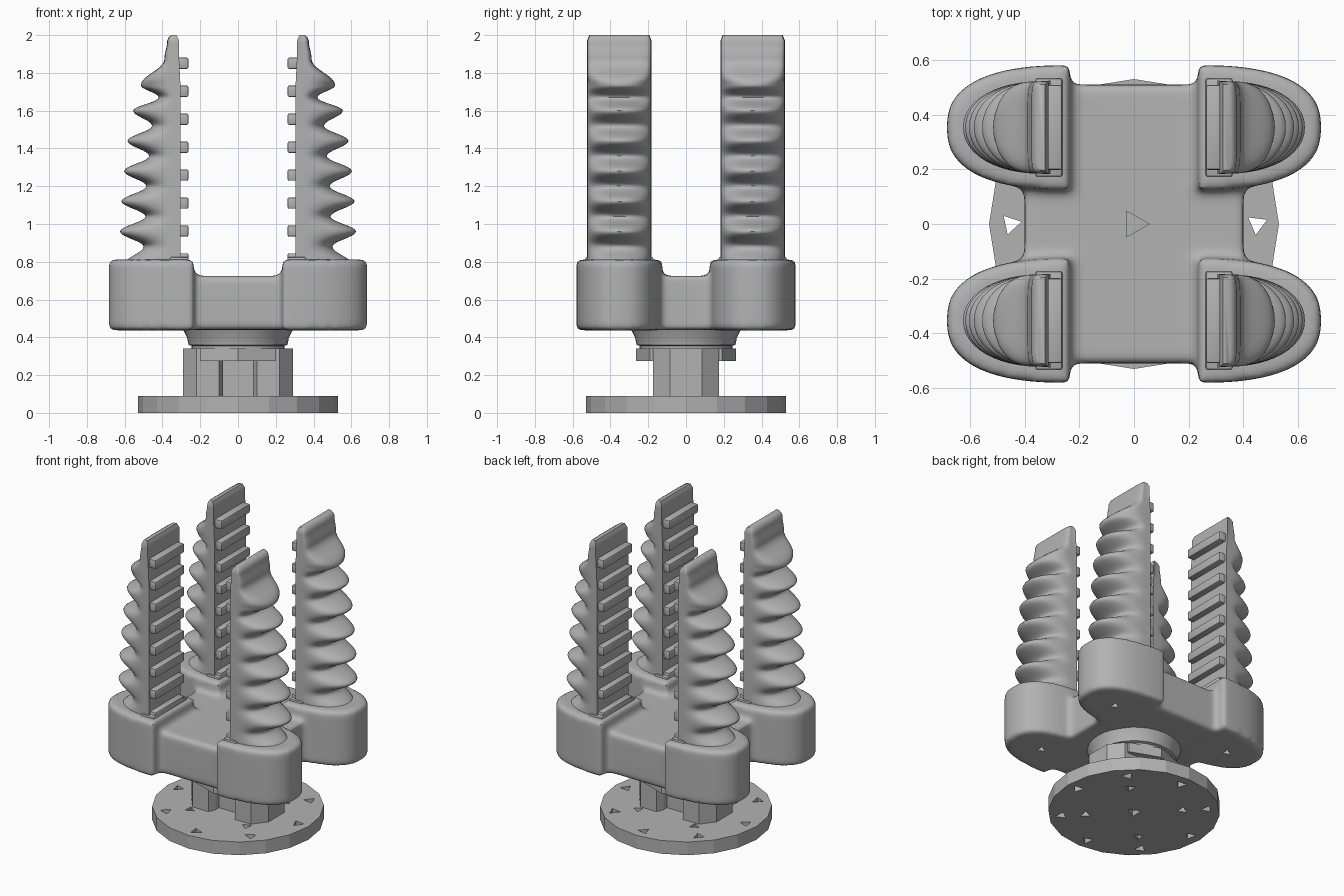
import bpy, bmesh, math
from mathutils import Vector

cube = bpy.data.objects.get("Cube")
if cube:
    bpy.data.objects.remove(cube)

grey = bpy.data.materials.new("matte_grey")
grey.use_nodes = True
COLOUR = (0.45, 0.45, 0.45, 1)
grey.diffuse_color = COLOUR
grey.node_tree.nodes["Principled BSDF"].inputs["Base Color"].default_value = COLOUR


def finish(name, bm, smooth=None):
    """Turn a bmesh into a named grey object."""
    bmesh.ops.recalc_face_normals(bm, faces=bm.faces)
    mesh = bpy.data.meshes.new(name)
    bm.to_mesh(mesh)
    bm.free()
    mesh.materials.append(grey)
    ob = bpy.data.objects.new(name, mesh)
    bpy.context.collection.objects.link(ob)
    if smooth:
        shade(ob, smooth)
    return ob


def shade(ob, angle):
    bpy.ops.object.select_all(action='DESELECT')
    ob.select_set(True)
    bpy.context.view_layer.objects.active = ob
    bpy.ops.object.shade_smooth_by_angle(angle=math.radians(angle))


def loft(bm, rings):
    """Skin closed rings of points and cap both ends."""
    loops = [[bm.verts.new(p) for p in ring] for ring in rings]
    n = len(loops[0])
    for a, b in zip(loops, loops[1:]):
        for i in range(n):
            bm.faces.new((a[i], a[(i + 1) % n], b[(i + 1) % n], b[i]))
    bm.faces.new(loops[0][::-1])
    bm.faces.new(loops[-1])


def prism(bm, outline, z0, z1):
    loft(bm, [[(x, y, z) for x, y in outline] for z in (z0, z1)])


def box(bm, lo, hi):
    prism(bm, [(lo[0], lo[1]), (hi[0], lo[1]), (hi[0], hi[1]), (lo[0], hi[1])], lo[2], hi[2])


def ngon(n, r, x=0, y=0, turn=0):
    return [(x + r * math.cos(turn + math.tau * i / n),
             y + r * math.sin(turn + math.tau * i / n)) for i in range(n)]


def d_shape(x0, depth, half, power, steps=24):
    """Flat back at x0, rounded nose of the given depth, centred on y = 0."""
    pts = []
    for i in range(steps + 1):
        a = math.pi * (i / steps - 0.5)
        c, s = max(0.0, math.cos(a)), math.sin(a)
        pts.append((x0 + depth * c ** (2 / power),
                    half * math.copysign(abs(s) ** (2 / power), s)))
    return pts


def cut(ob, cutter):
    """Boolean difference, baked so that the cutter can go."""
    mod = ob.modifiers.new("holes", 'BOOLEAN')
    mod.object, mod.operation, mod.solver = cutter, 'DIFFERENCE', 'EXACT'
    bake(ob)
    bpy.data.objects.remove(cutter)


def bake(ob):
    deps = bpy.context.evaluated_depsgraph_get()
    mesh = bpy.data.meshes.new_from_object(ob.evaluated_get(deps))
    ob.modifiers.clear()
    ob.data = mesh
    mesh.materials.clear()
    mesh.materials.append(grey)


CORNERS = [(sx, sy) for sx in (1, -1) for sy in (1, -1)]
FY = 0.353

# Base disc with triangular bolt holes
bm = bmesh.new()
prism(bm, ngon(20, 0.53), 0, 0.09)
disc = finish("base_disc", bm)
bm = bmesh.new()
for i in range(8):
    a = math.tau * i / 8
    prism(bm, ngon(3, 0.04, 0.45 * math.cos(a), 0.45 * math.sin(a), 0.4 + i), -0.1, 0.2)
for i in range(4):
    a = math.tau * (i + 0.5) / 4
    prism(bm, ngon(3, 0.035, 0.3 * math.cos(a), 0.3 * math.sin(a), i), -0.1, 0.2)
prism(bm, ngon(3, 0.05), -0.1, 0.06)
cut(disc, finish("disc_hole_cutter", bm))

# Mounting post: core and two chamfered side lugs
bm = bmesh.new()
box(bm, (-0.12, -0.09, 0.08), (0.12, 0.09, 0.36))
finish("post_core", bm)
for sx, side in ((1, "left"), (-1, "right")):
    bm = bmesh.new()
    lug = [(0.08, -0.13), (0.1, -0.175), (0.22, -0.175), (0.29, -0.085),
           (0.29, 0.085), (0.22, 0.175), (0.1, 0.175), (0.08, 0.13)]
    prism(bm, [(sx * x, y) for x, y in lug], 0.08, 0.34)
    finish(side + "_post_lug", bm)

# Pointed flange on top of the post
bm = bmesh.new()
prism(bm, [(-0.2, -0.19), (0, -0.265), (0.2, -0.19), (0.2, 0.19), (0, 0.265), (-0.2, 0.19)],
      0.275, 0.34)
finish("post_flange", bm)

# Round neck below the palm
bm = bmesh.new()
loft(bm, [[(x, y, z) for x, y in ngon(32, r)] for r, z in
          ((0.245, 0.335), (0.245, 0.355), (0.262, 0.36), (0.27, 0.4), (0.3, 0.46))])
finish("neck", bm, 30)

# Palm: centre block and four D-shaped pods fused with soft fillets
bm = bmesh.new()
box(bm, (-0.4, -0.51, 0.44), (0.4, 0.51, 0.725))
for sx, sy in CORNERS:
    pod = d_shape(0.235, 0.45, 0.228, 2.5)
    prism(bm, [(sx * x, sy * (FY + y)) for x, y in pod], 0.437, 0.812)
palm = finish("palm", bm)
mod = palm.modifiers.new("fuse", 'REMESH')
mod.mode, mod.voxel_size = 'VOXEL', 0.016
mod = palm.modifiers.new("soften", 'SMOOTH')
mod.factor, mod.iterations = 0.5, 12
bake(palm)
bm = bmesh.new()
prism(bm, ngon(3, 0.055), 0.6, 0.9)
for sx, sy in CORNERS:
    prism(bm, ngon(3, 0.03, sx * 0.45, sy * FY, 1), 0.3, 0.5)
cut(palm, finish("palm_hole_cutter", bm))
shade(palm, 40)

# Fingers: (height, nose x) of the ribbed outline, eased between points
BACK = 0.305
OUTLINE = [(0.79, 0.6), (0.88, 0.5), (0.96, 0.625), (1.04, 0.49), (1.12, 0.617), (1.2, 0.485),
           (1.28, 0.603), (1.36, 0.47), (1.44, 0.585), (1.52, 0.455), (1.6, 0.555),
           (1.67, 0.42), (1.735, 0.515), (1.87, 0.39), (1.97, 0.375)]


def finger_rings():
    rings = []
    for (z0, x0), (z1, x1) in zip(OUTLINE, OUTLINE[1:]):
        for k in range(8):
            t = k / 8
            e = (1 - math.cos(math.pi * t)) / 2
            rings.append((z0 + (z1 - z0) * t, x0 + (x1 - x0) * e))
    rings += [(1.97, 0.375), (1.99, 0.367), (2.0, 0.352)]
    return rings


for sx, sy in CORNERS:
    place = ("front_" if sy < 0 else "back_") + ("left_" if sx > 0 else "right_")
    bm = bmesh.new()
    rings = []
    for z, nose in finger_rings():
        tip = min(1, max(0, (z - 1.74) / 0.16))
        crown = max(0, z - 1.97) / 0.03
        back = BACK + 0.008 * tip + 0.012 * crown
        half = 0.171 - 0.012 * crown
        # a thin straight back strip, then the rounded nose
        strip = 0.03 * (1 - tip) + 0.004
        pts = d_shape(back + strip, nose - back - strip, half - 0.002, 2.1 + 5 * tip)
        pts = [(back, -half)] + pts + [(back, half)]
        rings.append([(sx * x, sy * (FY + y), z) for x, y in pts])
    loft(bm, rings)
    finish(place + "finger", bm, 50)

    # Gripping bars across the inner face
    bm = bmesh.new()
    for i in range(8):
        z = 0.815 + 0.148 * i
        box(bm, (0.263, -0.155, z - 0.03), (0.33, 0.155, z + 0.03))
    # collar where the finger meets its pod
    box(bm, (0.262, -0.18, 0.78), (0.36, 0.18, 0.825))
    for v in bm.verts:
        v.co = Vector((sx * v.co.x, sy * (FY + v.co.y), v.co.z))
    bars = finish(place + "grip_bars", bm)
    mod = bars.modifiers.new("soft_edges", 'BEVEL')
    mod.width, mod.segments = 0.008, 2
    bake(bars)
    shade(bars, 40)
